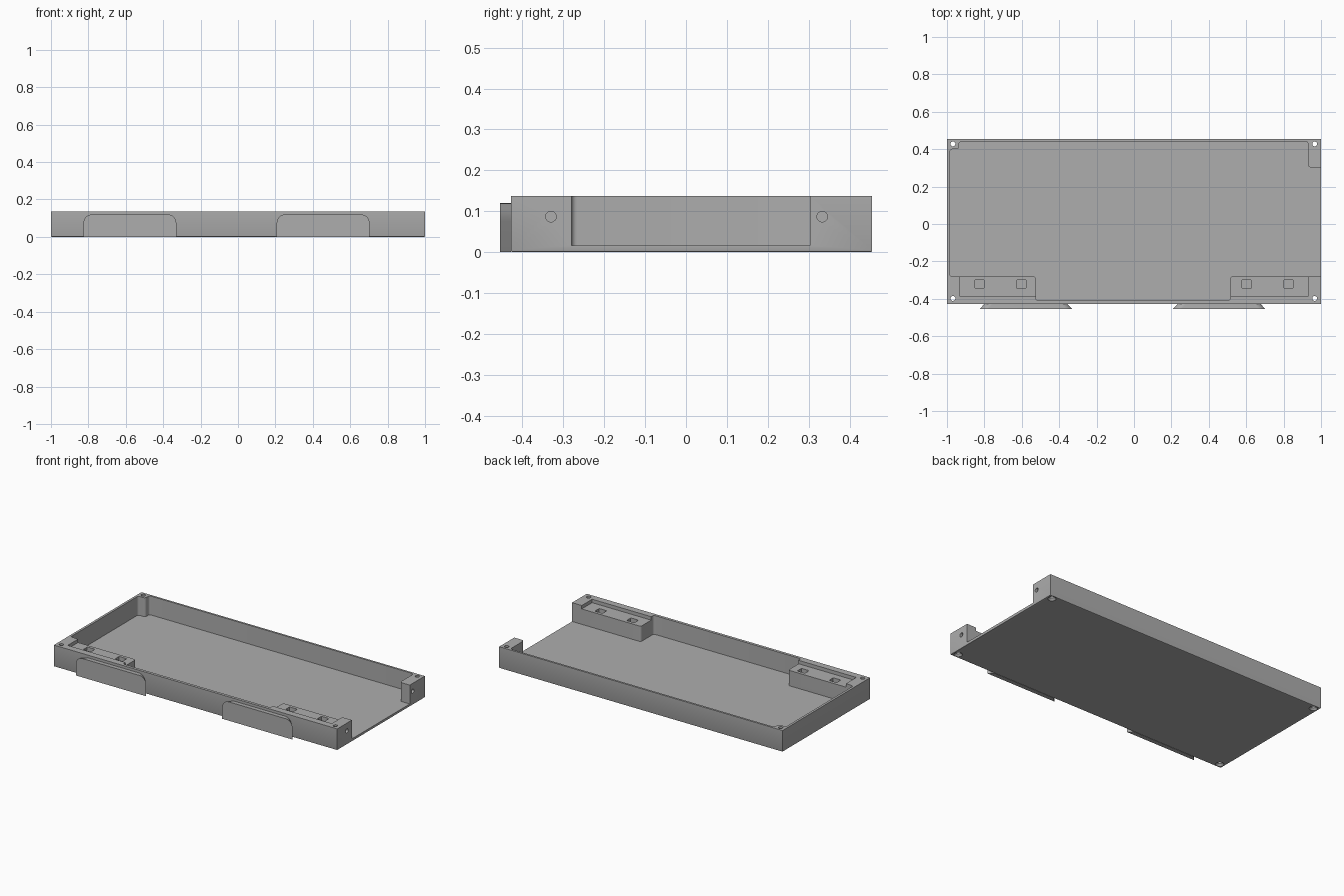
import bpy, bmesh, math
from mathutils import Vector

if "Cube" in bpy.data.objects:
    bpy.data.objects.remove(bpy.data.objects["Cube"])

grey = bpy.data.materials.new("mid grey")
grey.use_nodes = True
colour = (0.42, 0.42, 0.42, 1)
grey.diffuse_color = colour
grey.node_tree.nodes["Principled BSDF"].inputs["Base Color"].default_value = colour

HEIGHT, FLOOR, FRONT, BACK = 0.137, 0.017, -0.428, 0.455


def make(name, bm):
    bmesh.ops.recalc_face_normals(bm, faces=bm.faces)
    mesh = bpy.data.meshes.new(name)
    bm.to_mesh(mesh)
    bm.free()
    mesh.materials.append(grey)
    obj = bpy.data.objects.new(name, mesh)
    bpy.context.collection.objects.link(obj)
    return obj


def rounded(points, radius, steps=5):
    """Outline with every corner replaced by a small arc."""
    out = []
    for i, p in enumerate(points):
        p = Vector(p)
        a = (Vector(points[i - 1]) - p).normalized() * radius
        b = (Vector(points[(i + 1) % len(points)]) - p).normalized() * radius
        for k in range(steps + 1):
            t = k / steps * math.pi / 2
            out.append(p + a * (1 - math.sin(t)) + b * (1 - math.cos(t)))
    return out


def prism(name, outline, z0, z1):
    bm = bmesh.new()
    face = bm.faces.new([bm.verts.new((p[0], p[1], z0)) for p in outline])
    top = bmesh.ops.extrude_face_region(bm, geom=[face])["geom"]
    bmesh.ops.translate(bm, vec=(0, 0, z1 - z0),
                        verts=[v for v in top if isinstance(v, bmesh.types.BMVert)])
    return make(name, bm)


def rect(x0, x1, y0, y1):
    return [(x0, y0), (x1, y0), (x1, y1), (x0, y1)]


def rod(name, pos, r1, r2, depth, axis="Z"):
    bm = bmesh.new()
    bmesh.ops.create_cone(bm, cap_ends=True, segments=24, radius1=r1, radius2=r2, depth=depth)
    obj = make(name, bm)
    if axis == "X":
        obj.rotation_euler.y = math.pi / 2
    obj.location = pos
    return obj


# Tray body with softened lower edges
body = prism("tray_body", rect(-1, 1, FRONT, BACK), 0, HEIGHT)
bm = bmesh.new()
bm.from_mesh(body.data)
low = [e for e in bm.edges if all(v.co.z < 0.001 for v in e.verts)]
bmesh.ops.bevel(bm, geom=low, offset=0.005, segments=2, affect='EDGES', profile=0.5)
bm.to_mesh(body.data)
bm.free()

# Main cavity, open through the left end
cavity = [(-0.985, -0.28), (-0.525, -0.28), (-0.525, -0.41), (0.515, -0.41),
          (0.515, -0.28), (1.1, -0.28), (1.1, 0.303), (0.93, 0.303),
          (0.93, 0.442), (-0.935, 0.442), (-0.935, 0.4), (-0.985, 0.4)]
cutters = [prism("cavity_cutter", rounded(cavity, 0.014), FLOOR, 0.3)]

# Recessed shelves on the front blocks, each with two slots
for side, inner in ((-1, 0.54), (1, 0.53)):
    xs = sorted((side * 0.5, side * 0.932))
    cutters.append(prism("shelf_cutter", rect(*xs, -0.385, -0.26), 0.115, 0.3))
    for x in (0.602, 0.826):
        cx = side * x
        cutters.append(prism("slot_cutter",
                             rounded(rect(cx - 0.027, cx + 0.027, -0.343, -0.3), 0.006, 3),
                             0.07, 0.2))

# Countersunk corner holes
for x in (-0.968, 0.966):
    for y in (-0.398, 0.428):
        cutters.append(rod("corner_hole_cutter", (x, y, 0.07), 0.013, 0.013, 0.4))
        cutters.append(rod("countersink_cutter", (x, y, 0.005), 0.027, 0.012, 0.016))

# Screw holes in the open end
for y in (-0.33, 0.333):
    cutters.append(rod("side_hole_cutter", (0.99, y, 0.087), 0.013, 0.013, 0.09, "X"))

bpy.context.view_layer.objects.active = body
for cutter in cutters:
    cutter.hide_render = True
    mod = body.modifiers.new("cut", 'BOOLEAN')
    mod.operation = 'DIFFERENCE'
    mod.solver = 'EXACT'
    mod.object = cutter
    bpy.ops.object.modifier_apply(modifier=mod.name)
    bpy.data.objects.remove(cutter)


# Front tabs: rounded upper corners, ends flaring out towards the front
def tab(name, centre, half=0.248, top=0.12, r=0.045):
    shape = [(-half, 0)]
    for cx, start in ((-half + r, math.pi), (half - r, math.pi / 2)):
        for k in range(9):
            t = start - k / 8 * math.pi / 2
            shape.append((cx + r * math.cos(t), top - r + r * math.sin(t)))
    shape.append((half, 0))
    bm = bmesh.new()
    rings = []
    for y, shrink in ((-BACK, 0), (FRONT + 0.001, 0.027)):
        rings.append([bm.verts.new((centre + x - math.copysign(shrink, x), y, z))
                      for x, z in shape])
    bm.faces.new(rings[0])
    bm.faces.new(rings[1])
    for i in range(len(shape)):
        j = (i + 1) % len(shape)
        bm.faces.new((rings[0][i], rings[0][j], rings[1][j], rings[1][i]))
    return make(name, bm)


parts = [body, tab("right_front_tab", -0.578), tab("left_front_tab", 0.455)]

# Smooth shading with crisp edges
for obj in parts:
    obj.select_set(True)
bpy.context.view_layer.objects.active = body
bpy.ops.object.shade_smooth_by_angle(angle=math.radians(30))
